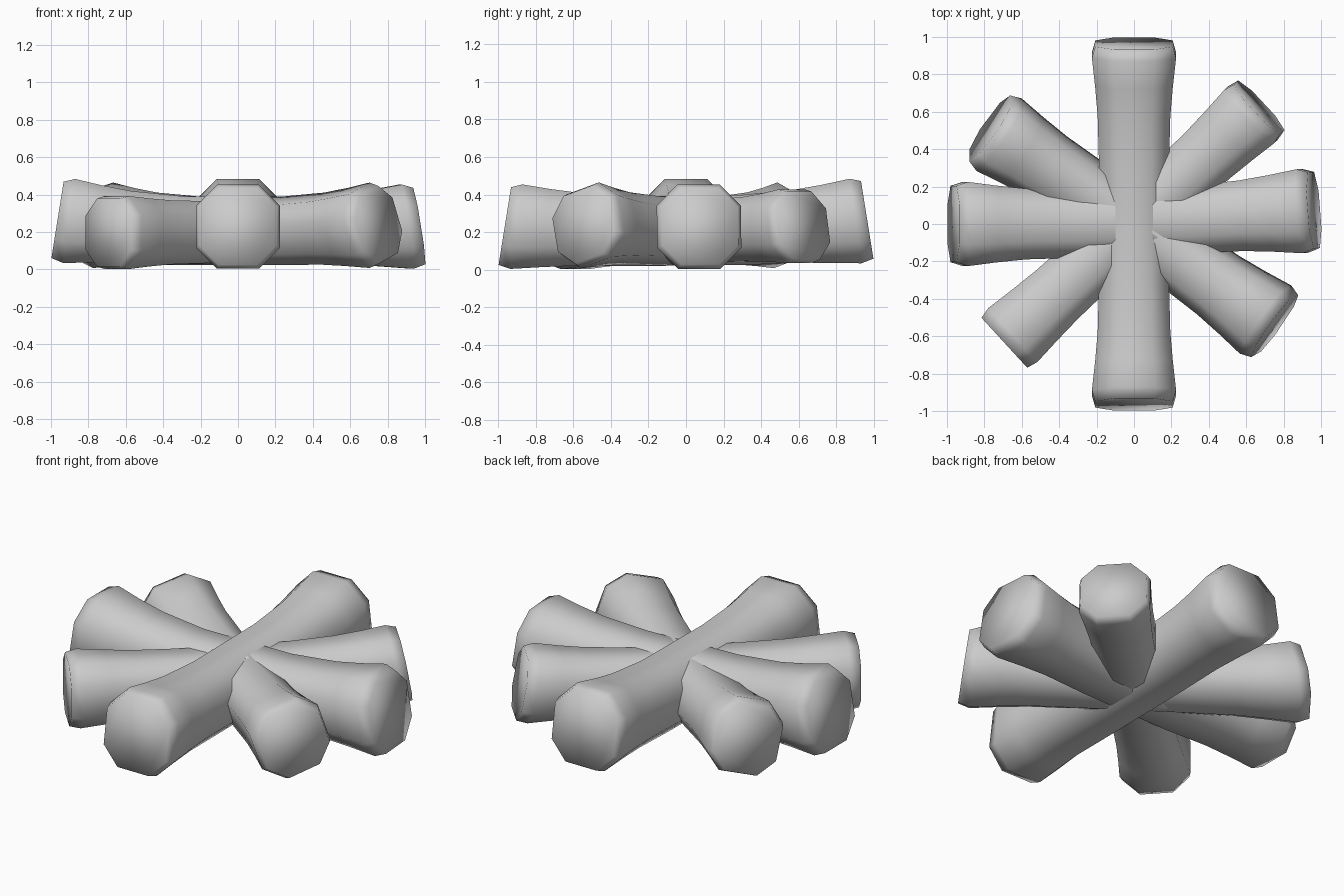
import bpy, bmesh, math
from mathutils import Matrix, Vector

cube = bpy.data.objects.get("Cube")
if cube:
    bpy.data.objects.remove(cube, do_unlink=True)

# Plain grey for the whole piece
grey = bpy.data.materials.new("plain grey")
grey.use_nodes = True
colour = (0.6, 0.6, 0.6, 1)
grey.diffuse_color = colour
grey.node_tree.nodes["Principled BSDF"].inputs["Base Color"].default_value = colour

HUB_Z = 0.2
OCTAGON = [(1, -.5), (1, .5), (.5, 1), (-.5, 1), (-1, .5), (-1, -.5), (-.5, -1), (.5, -1)]
# Distance along the arm and share of the flare from hub to end
STATIONS = [(.3, .1), (.6, .28), (.77, .6), (.935, 1), (1, .58)]


def arm_rings(bm, hub_r, flip, angle, length, end_r, end_z, lean, roll):
    """Octagonal rings from near the hub out to the tip of one arm."""
    turn = Matrix.Rotation(math.radians(angle), 3, 'Z')
    spin = Matrix.Rotation(roll, 2)
    rings = []
    for t, flare in STATIONS:
        r = hub_r + (end_r - hub_r) * flare
        z = HUB_Z + (end_z - HUB_Z) * t ** 1.5
        ring = []
        for x, y in OCTAGON:
            side, up = spin @ Vector((x * flip, y)) * r
            p = turn @ Vector((length * t - lean * up * t * t, side, 0))
            ring.append(bm.verts.new((p.x, p.y, z + up)))
        rings.append(ring)
    return rings


def make_bar(name, hub_r, arm_a, arm_b):
    """One continuous bar through the hub, made of two opposite arms."""
    bm = bmesh.new()
    rings = arm_rings(bm, hub_r, -1, *arm_a)[::-1] + arm_rings(bm, hub_r, 1, *arm_b)
    for a, b in zip(rings, rings[1:]):
        for i in range(8):
            j = (i + 1) % 8
            bm.faces.new((a[i], a[j], b[j], b[i]))
    bm.faces.new(rings[0][::-1])
    bm.faces.new(rings[-1])
    bmesh.ops.recalc_face_normals(bm, faces=bm.faces)
    for f in bm.faces:
        f.smooth = True
    mesh = bpy.data.meshes.new(name)
    bm.to_mesh(mesh)
    bm.free()
    mesh.materials.append(grey)
    bpy.context.collection.objects.link(bpy.data.objects.new(name, mesh))


# Each arm: angle, length, end radius, end height, lean of the end face, roll
make_bar("front_back_bar", .182,
         (-90, .965, .225, .232, .16, 0),
         (90, .965, .225, .265, .16, 0))
make_bar("left_right_bar", .175,
         (4.4, .965, .225, .232, .16, 0),
         (180, .965, .225, .265, .16, 0))

# Diagonal bars
make_bar("front_left_to_back_right_bar", .162,
         (-36, .93, .207, .24, .14, .3),
         (146.5, .925, .207, .24, .2, -.3))
make_bar("back_left_to_front_right_bar", .162,
         (43, .915, .195, .235, .18, 0),
         (222.5, .94, .195, .197, 0, 0))
